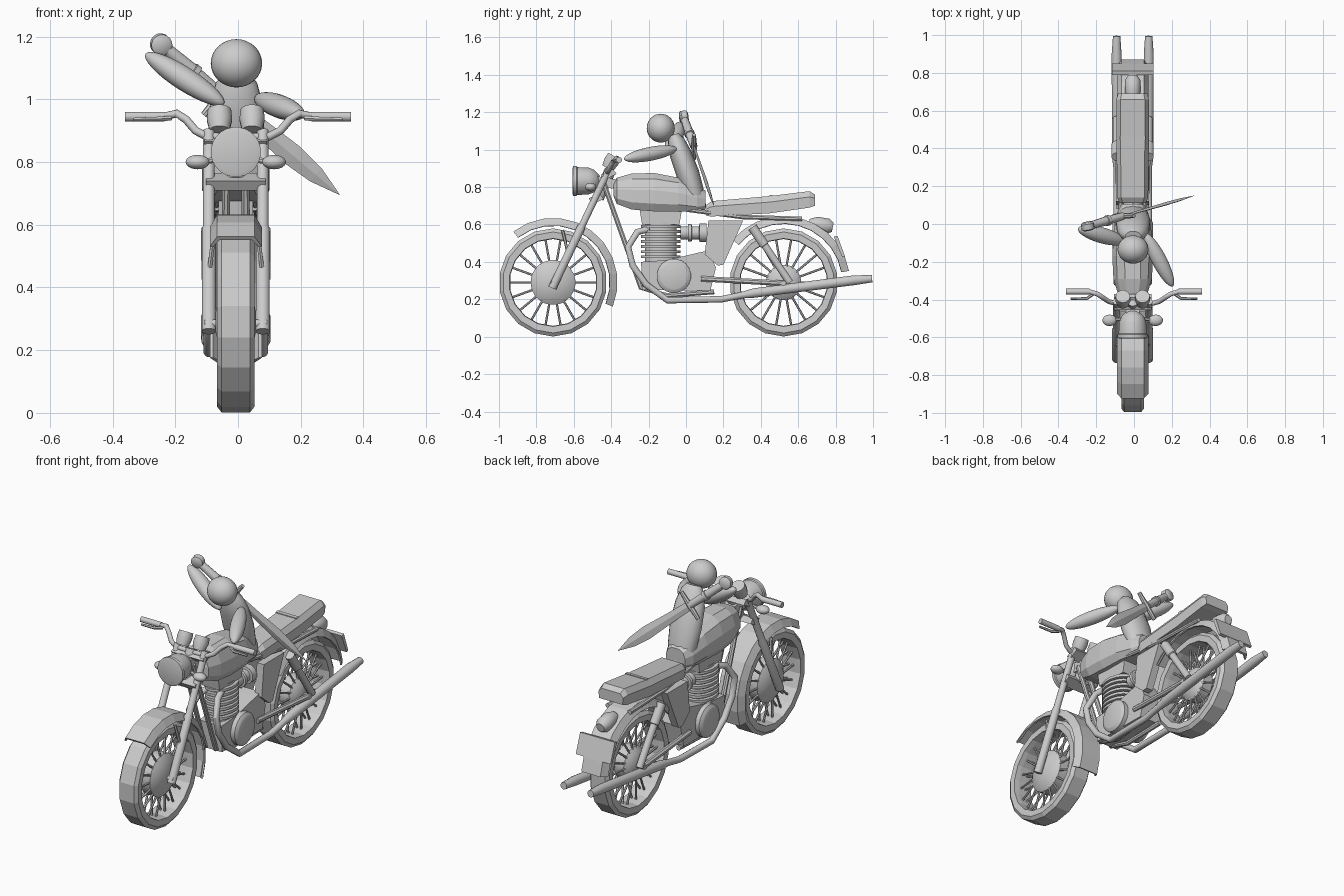
import bpy, math
from mathutils import Vector as V

if "Cube" in bpy.data.objects:
    bpy.data.objects.remove(bpy.data.objects["Cube"])

CX = -0.007  # centre plane of the motorcycle


def make(name, verts, faces, smooth=False):
    me = bpy.data.meshes.new(name)
    me.from_pydata([tuple(v) for v in verts], [], faces)
    ob = bpy.data.objects.new(name, me)
    bpy.context.collection.objects.link(ob)
    bpy.ops.object.select_all(action='DESELECT')
    ob.select_set(True)
    bpy.context.view_layer.objects.active = ob
    bpy.ops.object.mode_set(mode='EDIT')
    bpy.ops.mesh.select_all(action='SELECT')
    bpy.ops.mesh.normals_make_consistent(inside=False)
    bpy.ops.object.mode_set(mode='OBJECT')
    if smooth:
        bpy.ops.object.shade_smooth_by_angle(angle=math.radians(40))
    return ob


def loft(name, rings, closed=False, smooth=False):
    n, m = len(rings[0]), len(rings)
    faces = []
    for i in range(m if closed else m - 1):
        a, b = i * n, (i + 1) % m * n
        faces += [(a + j, a + (j + 1) % n, b + (j + 1) % n, b + j) for j in range(n)]
    if not closed:
        faces += [tuple(range(n)), tuple(range((m - 1) * n, m * n))]
    return make(name, [p for r in rings for p in r], faces, smooth)


def tube(name, pts, radii, n=10, ref=(1, 0, 0), flat=1.0, smooth=True):
    """Sweep a circle (squashed along ref by flat) through points."""
    pts = [V(p) for p in pts]
    if not isinstance(radii, (list, tuple)):
        radii = [radii] * len(pts)
    rings = []
    for i, p in enumerate(pts):
        t = (pts[min(i + 1, len(pts) - 1)] - pts[max(i - 1, 0)]).normalized()
        v = t.cross(V(ref)).normalized()
        u = v.cross(t)
        rings.append([p + r * (flat * u * math.cos(a) + v * math.sin(a)) for r in [radii[i]]
                      for a in [2 * math.pi * (k + .5) / n for k in range(n)]])
    return loft(name, rings, smooth=smooth)


def prism(name, yz, w, cx=CX):
    return loft(name, [[(cx + x, y, z) for y, z in yz] for x in (-w, w)])


def disc(name, prof, y, z, n=24, cx=CX):
    """Lathe about x from (x, radius) pairs."""
    return tube(name, [(cx + x, y, z) for x, _ in prof], [r for _, r in prof], n, (0, 0, 1))


def ellipsoid(name, a, b, r1, r2):
    """Ellipsoid with tips a and b; r1 is the radius across x, r2 the other one."""
    a, b = V(a), V(b)
    bpy.ops.mesh.primitive_uv_sphere_add(segments=24, ring_count=16, radius=1, location=(a + b) / 2)
    ob = bpy.context.object
    ob.name = name
    ob.scale = (r1, r2, (b - a).length / 2)
    ob.rotation_euler = (b - a).to_track_quat('Z', 'Y').to_euler()
    bpy.ops.object.shade_smooth()
    return ob


def arc_sweep(name, sec, y, z, angles, closed=False):
    rings = [[(CX + x, y + r * math.cos(a), z + r * math.sin(a)) for x, r in sec]
             for a in map(math.radians, angles)]
    return loft(name, rings, closed)


# wheels: tyre with rim, hub and crossed spokes
tyre = [(-.045, .289), (.045, .289), (.06, .27), (.058, .235), (.03, .232), (-.03, .232), (-.058, .235), (-.06, .27)]
for side, y, hub in (("front", -.711, .12), ("rear", .522, .095)):
    arc_sweep(side + "_tyre", tyre, y, .29, range(10, 370, 20), True)
    disc(side + "_hub", [(-.065, .03), (-.05, hub * .75), (-.03, hub), (.03, hub), (.05, hub * .75), (.065, .03)], y, .29)
    disc(side + "_axle", [(-.1, .014), (.1, .014)], y, .285, 10)
    for i in range(18):
        a = math.radians(i * 20)
        d = V((0, math.cos(a), math.sin(a)))
        for s in (-1, 1):
            tube(side + "_spoke", [V((CX + s * .035, y, .29)) + d * .06, V((CX + s * .012, y, .29)) + d * .24], .006, 6)

# mudguards
for side, y, r, angles in (("front", -.711, .345, range(128, -23, -15)), ("rear", .522, .355, range(140, 6, -13))):
    sec = [(-.083, r - .04), (-.06, r), (.06, r), (.083, r - .04), (.073, r - .042), (.052, r - .014), (-.052, r - .014), (-.073, r - .042)]
    arc_sweep(side + "_mudguard", sec, y, .29, angles)

# fork, frame tubes, exhausts, shocks (both sides)
for s in (-1, 1):
    x = CX + s * .086
    tube("fork_leg", [(x, -.715, .26), (x, -.56, .585), (x, -.555, .595), (x, -.41, .90)], [.023, .023, .019, .019], 12)
    tube("fork_stay", [(x, -.63, .44), (CX + s * .07, -.66, .57)], .008, 6)
    tube("down_tube", [(CX + s * .03, -.44, .82), (CX + s * .035, -.24, .26), (CX + s * .035, -.10, .22), (CX + s * .05, .15, .24)], .014, 8)
    tube("swingarm", [(CX + s * .07, .08, .31), (x, .53, .285)], .016, 8)
    tube("seat_rail", [(CX + s * .06, 0, .68), (CX + s * .07, .3, .64), (CX + s * .07, .62, .63)], .013, 8)
    xe = CX + s * .085
    tube("exhaust", [(CX + s * .04, -.2, .575), (CX + s * .06, -.26, .56), (xe, -.31, .48), (xe, -.285, .38), (xe, -.215, .28),
                     (xe, -.1, .195), (xe, .19, .20), (xe, .30, .222), (xe, .36, .233), (xe, .90, .302), (xe, .995, .31)],
         [.018] * 8 + [.026, .027, .02], 12)
    tube("shock_absorber", [(x, .355, .585), (x, .42, .49), (x, .421, .488), (x, .555, .29)], [.026, .026, .02, .02], 12)
    # indicators, gauges, levers
    ellipsoid("indicator", (CX + s * .122, -.54, .80), (CX + s * .122, -.48, .80), .038, .023)
    tube("indicator_stem", [(CX + s * .05, -.50, .81), (CX + s * .11, -.51, .80)], .01, 8, (0, 0, 1))
    g = CX + s * .052
    tube("gauge", [(g, -.42, .90), (g, -.40, .935), (g, -.383, .965)], [.032, .041, .038], 16)
    tube("lever", [(s * .215, -.37, .94), (s * .25, -.395, .938), (s * .335, -.395, .936)], [.009, .008, .006], 6, (0, 0, 1))
    tube("grip", [(s * .235, -.358, .945), (s * .36, -.358, .945)], .016, 12, (0, 0, 1))
    # engine side cover, side panel
    disc("engine_cover", sorted([(s * .06, .092), (s * .095, .092), (s * .105, .078), (s * .108, .07)]), -.065, .325, 20)
    prism("side_panel", [(.12, .62), (.305, .62), (.27, .54), (.2, .385), (.17, .38), (.10, .44)], .022, CX + s * .065)

# handlebar
half = [(.05, -.42, .88), (.10, -.42, .882), (.135, -.41, .90), (.165, -.39, .935), (.195, -.37, .955), (.235, -.358, .945), (.33, -.358, .945)]
tube("handlebar", [(-x, y, z) for x, y, z in half[::-1]] + half, .013, 10, (0, 1, 0))

# steering head and clamps
tube("steering_head", [(CX, -.47, .74), (CX, -.405, .89)], .032, 12)
prism("upper_clamp", [(-.455, .865), (-.39, .895), (-.37, .87), (-.43, .84)], .1)
prism("lower_clamp", [(-.52, .74), (-.46, .765), (-.44, .735), (-.50, .71)], .095)
prism("head_bracket", [(-.49, .86), (-.37, .84), (-.36, .79), (-.48, .80)], .035)

# headlight
tube("headlight", [(CX, y, .832) for y in (-.607, -.603, -.585, -.58, -.52, -.49, -.465, -.455)],
     [.068, .08, .08, .075, .072, .06, .035, .01], 24)

# fuel tank
rings = []
for y, lo, hi, w in ((-.387, .75, .82, .05), (-.37, .71, .85, .078), (-.29, .68, .872, .102), (-.17, .67, .875, .108),
                     (-.04, .67, .85, .10), (.06, .665, .81, .082), (.105, .68, .78, .06)):
    prof = [(-.75, 0), (-1, .2), (-1, .55), (-.8, .85), (-.4, 1), (.4, 1), (.8, .85), (1, .55), (1, .2), (.75, 0)]
    rings.append([(CX + w * u, y, lo + (hi - lo) * v) for u, v in prof])
loft("fuel_tank", rings)

# seat with strap
rings = []
for y, lo, hi, w in ((.11, .645, .705, .07), (.14, .643, .725, .082), (.45, .66, .752, .086), (.66, .69, .778, .086), (.69, .70, .76, .078)):
    rings.append([(CX + w * u, y, lo + (hi - lo) * v) for u, v in ((-.95, 0), (-1, .65), (-.75, 1), (.75, 1), (1, .65), (.95, 0))])
loft("seat", rings)
prism("seat_strap", [(.445, .69), (.445, .756), (.465, .758), (.465, .69)], .067)

# tail light and rear plate
tube("tail_light", [(CX, .66, .60), (CX, .70, .60), (CX, .76, .59), (CX, .785, .585)], [.03, .042, .042, .025], 16)
prism("rear_plate", [(.79, .535), (.81, .54), (.85, .43), (.835, .425)], .11)

# engine: crankcase, finned barrel, head and carburettor
prism("crankcase", [(-.235, .25), (-.24, .40), (-.10, .41), (.07, .45), (.12, .46), (.16, .37), (.13, .245)], .07)
oval = [(a, math.cos(a), math.sin(a)) for a in [math.pi * (k + .5) / 8 for k in range(16)]]
def oval_block(name, z0, z1, rx, ry):
    loft(name, [[(CX + rx * c, -.135 + ry * s, z) for _, c, s in oval] for z in (z0, z1)], smooth=True)
oval_block("barrel", .38, .61, .06, .085)
for i in range(7):
    oval_block("cooling_fin", .42 + i * .027, .435 + i * .027, .08, .108)
prism("cylinder_head", [(-.235, .60), (-.25, .69), (-.02, .69), (-.035, .60)], .055)
tube("carburettor", [(CX, y, .555) for y in (-.03, .01, .012, .03, .032, .07, .072, .11)],
     [.036, .036, .048, .048, .036, .036, .05, .05], 16)

# rider: head, body and arms
ellipsoid("rider_head", (-.005, -.135, 1.038), (-.005, -.135, 1.192), .082, .075)
tube("rider_body", [(-.005, y, z) for y, z in ((-.065, 1.08), (-.055, 1.05), (-.03, .98), (.01, .87), (.045, .76), (.07, .68))],
     [.028, .045, .058, .062, .055, .04], 14, flat=1.5)
ellipsoid("rider_right_arm", (-.295, -.025, 1.145), (-.045, -.095, .985), .042, .038)
ellipsoid("rider_left_arm", (.06, -.05, 1.005), (.205, -.33, .95), .04, .037)

# sword slung behind the rider
p0, p1 = V((-.245, -.012, 1.175)), V((.325, .152, .695))
d = (p1 - p0).normalized()
w = d.cross(V((0, 1, 0))).normalized()
n = d.cross(w)
L = (p1 - p0).length
tube("sword_pommel", [p0 - n * .022, p0 - n * .015, p0 + n * .015, p0 + n * .022], [.025, .034, .034, .025], 16, w)
tube("sword_handle", [p0 + d * t for t in (.02, .13, .132, .15, .152, .25)], [.02, .024, .028, .028, .022, .02], 12, w)
g = p0 + d * .255
tube("sword_guard", [g - w * .085, g, g + w * .085], [.011, .016, .011], 8, d)
rings = []
for t, h in ((.25, .024), (.4, .028), (.56, .036), (.66, .028), (L - .002, .001)):
    c = p0 + d * t
    rings.append([c + w * h, c + n * h * .25, c - w * h, c - n * h * .25])
loft("sword_blade", rings)
